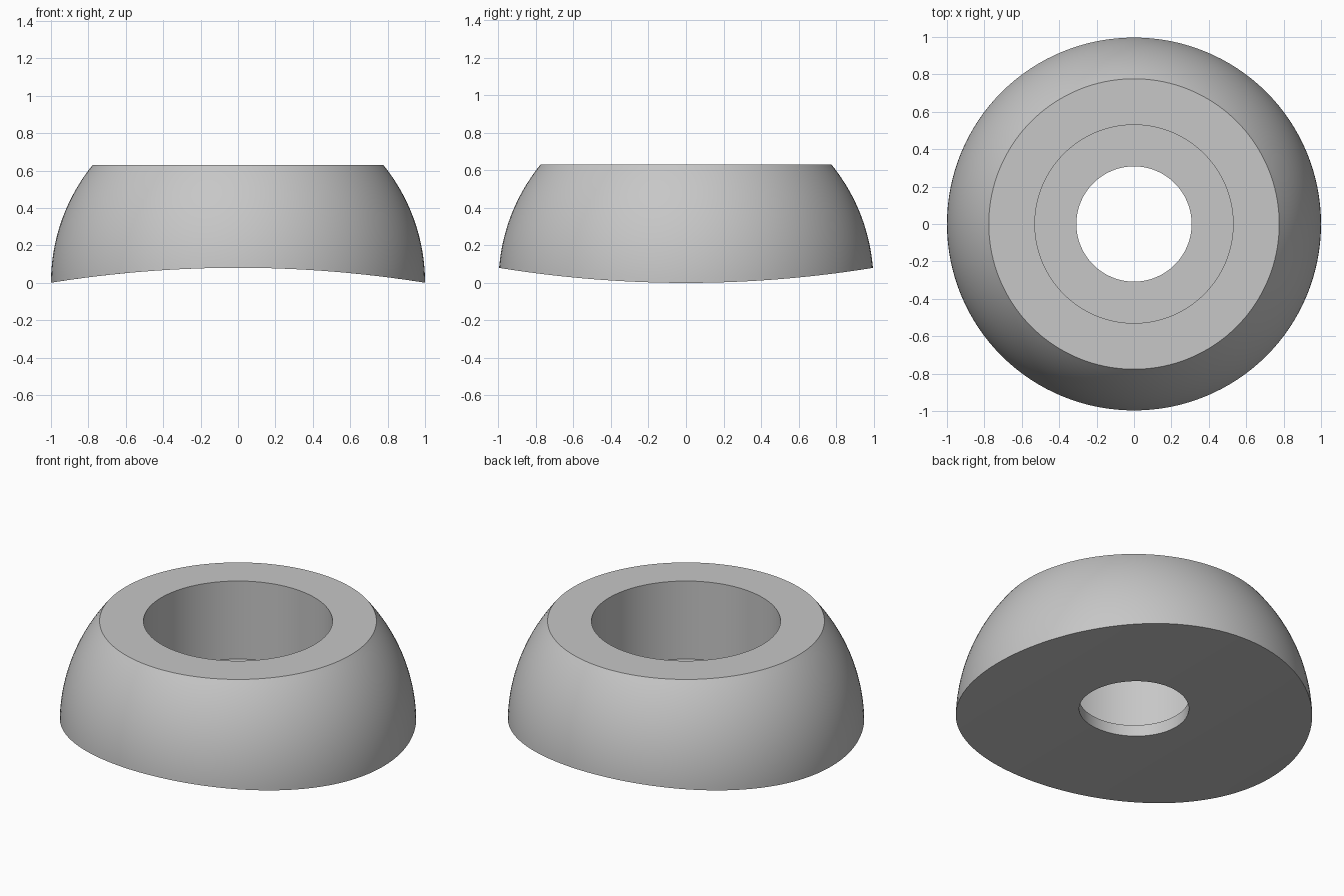
import bpy
import bmesh
import math

default = bpy.data.objects.get("Cube")
if default:
    bpy.data.objects.remove(default, do_unlink=True)

SEGMENTS = 128
TOP = 0.63           # height of the flat top
FLOOR = 0.147        # height of the recess floor
BORE, HOLE = 0.53, 0.308
SAG = 0.08           # rise of the hollowed underside
CURVE = (1 + SAG ** 2) / (2 * SAG)   # radius of the underside curve


def underside(x):
    """Height of the underside, curved across x only."""
    return SAG - CURVE + math.sqrt(CURVE ** 2 - x ** 2)


def sphere_radius(z):
    return math.sqrt(1 - z * z)


def section(angle, dome_steps=24, base_steps=12):
    """Closed (radius, height) outline of the ring at one angle."""
    low = underside(math.cos(angle))
    outline = []
    # domed outer wall, bottom to top
    for i in range(dome_steps + 1):
        z = low + (TOP - low) * i / dome_steps
        outline.append((sphere_radius(z), z))
    # stepped bore
    outline += [(BORE, TOP), (BORE, FLOOR), (HOLE, FLOOR)]
    # underside from the hole out to the rim
    rim = sphere_radius(low)
    for i in range(base_steps):
        r = HOLE + (rim - HOLE) * i / base_steps
        outline.append((r, underside(r * math.cos(angle))))
    return outline


# Sweep the section around z
bm = bmesh.new()
rings = []
for s in range(SEGMENTS):
    a = 2 * math.pi * s / SEGMENTS
    rings.append([bm.verts.new((r * math.cos(a), r * math.sin(a), z))
                  for r, z in section(a)])
for s, ring in enumerate(rings):
    following = rings[(s + 1) % SEGMENTS]
    for i in range(len(ring)):
        j = (i + 1) % len(ring)
        bm.faces.new((ring[i], following[i], following[j], ring[j]))
bmesh.ops.recalc_face_normals(bm, faces=bm.faces)

mesh = bpy.data.meshes.new("domed_washer")
bm.to_mesh(mesh)
bm.free()
washer = bpy.data.objects.new("domed_washer", mesh)
bpy.context.collection.objects.link(washer)

# Plain grey finish
grey = bpy.data.materials.new("light_grey")
grey.use_nodes = True
colour = (0.57, 0.57, 0.57, 1)
grey.diffuse_color = colour
grey.node_tree.nodes["Principled BSDF"].inputs["Base Color"].default_value = colour
mesh.materials.append(grey)

# Smooth curves, crisp edges
bpy.ops.object.select_all(action="DESELECT")
washer.select_set(True)
bpy.context.view_layer.objects.active = washer
bpy.ops.object.shade_smooth_by_angle(angle=math.radians(30))
